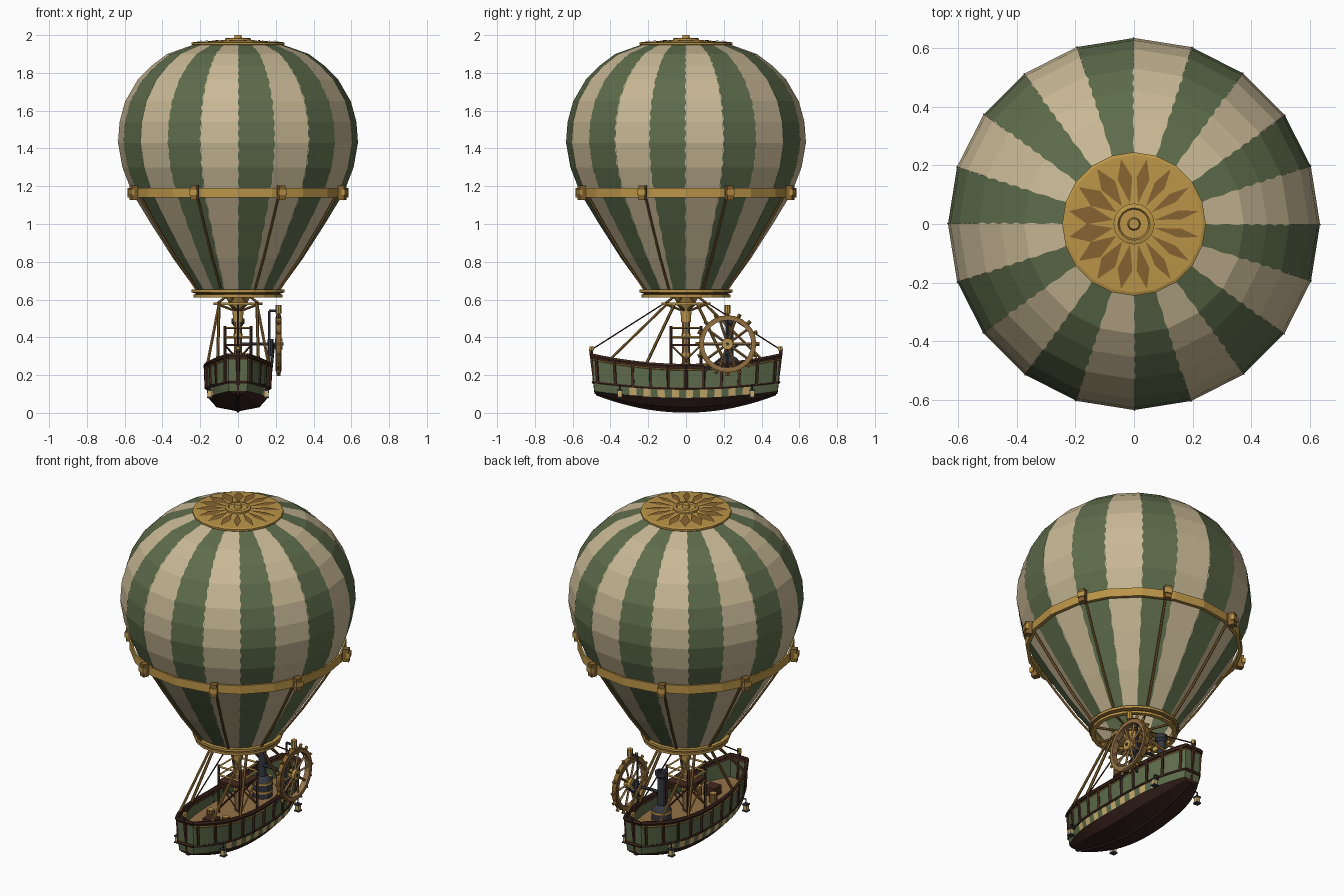
import bpy
from math import sin, cos, pi, radians
from mathutils import Vector

if "Cube" in bpy.data.objects:
    bpy.data.objects.remove(bpy.data.objects["Cube"], do_unlink=True)


def material(name, *rgb):
    m = bpy.data.materials.new(name)
    m.use_nodes = True
    m.diffuse_color = (*rgb, 1)
    m.node_tree.nodes["Principled BSDF"].inputs["Base Color"].default_value = (*rgb, 1)
    return m


GREEN = material("canvas_green", .11, .15, .07)
CREAM = material("canvas_cream", .58, .48, .3)
GOLD = material("brass", .5, .3, .065)
BRONZE = material("dark_brass", .24, .125, .03)
BROWN = material("dark_wood", .055, .022, .014)
HULL = material("hull_maroon", .038, .016, .012)
TAN = material("light_wood", .3, .17, .065)
SLATE = material("iron", .035, .04, .052)
YELLOW = material("window_yellow", .6, .43, .16)


def build(name, verts, faces, mats, indices=()):
    me = bpy.data.meshes.new(name)
    me.from_pydata([tuple(v) for v in verts], [], faces)
    for m in mats:
        me.materials.append(m)
    for p, i in zip(me.polygons, indices):
        p.material_index = i
    ob = bpy.data.objects.new(name, me)
    bpy.context.collection.objects.link(ob)
    return ob


def lathe(name, profile, n, mats, loc=(0, 0, 0), rule=None, closed=False):
    """Faceted body of revolution; rule picks the colour of each face."""
    verts = [(r * cos(2 * pi * k / n), r * sin(2 * pi * k / n), z)
             for r, z in profile for k in range(n)]
    rows = len(profile)
    faces, idx = [], []
    for i in range(rows if closed else rows - 1):
        j = (i + 1) % rows
        for k in range(n):
            q = (k + 1) % n
            faces.append((i * n + k, i * n + q, j * n + q, j * n + k))
            idx.append(rule(i, k) if rule else 0)
    ob = build(name, verts, faces, mats, idx)
    ob.location = loc
    return ob


def tube(name, pts, r, mat, sides=6):
    """Straight-segment rod through the given points."""
    verts, faces = [], []
    for a, b in zip(pts, pts[1:]):
        a, b = Vector(a), Vector(b)
        turn = (b - a).to_track_quat('Z', 'Y')
        base = len(verts)
        for k in range(sides):
            off = turn @ Vector((r * cos(2 * pi * k / sides), r * sin(2 * pi * k / sides), 0))
            verts += [a + off, b + off]
            q = (k + 1) % sides
            faces.append((base + 2 * k, base + 2 * q, base + 2 * q + 1, base + 2 * k + 1))
        faces.append([base + 2 * k for k in reversed(range(sides))])
        faces.append([base + 2 * k + 1 for k in range(sides)])
    return build(name, verts, faces, [mat])


def box(name, loc, size, mat, turn=0):
    x, y, z = (s / 2 for s in size)
    v = [(i * x, j * y, k * z) for i in (-1, 1) for j in (-1, 1) for k in (-1, 1)]
    f = [(0, 1, 3, 2), (4, 6, 7, 5), (0, 4, 5, 1), (2, 3, 7, 6), (0, 2, 6, 4), (1, 5, 7, 3)]
    ob = build(name, v, f, [mat])
    ob.location = loc
    ob.rotation_euler.z = turn
    return ob


def polar(r, a, z):
    return Vector((r * cos(a), r * sin(a), z))


# Envelope with alternating gores
SIDES = 20
ENV = [(.215, .64), (.345, .82), (.46, 1.0), (.56, 1.165), (.612, 1.3), (.635, 1.43),
       (.627, 1.54), (.597, 1.65), (.53, 1.765), (.455, 1.84), (.375, 1.9), (.235, 1.95)]
lathe("envelope", ENV, SIDES, [CREAM, GREEN], rule=lambda i, k: k % 2)

# Thin ragged stitching along the gore seams
sv, sf = [], []
for k in range(SIDES):
    a = 2 * pi * k / SIDES
    side = radians(.7) * (1 if k % 2 else -1)
    for (r0, z0), (r1, z1) in zip(ENV, ENV[1:]):
        for s in range(2):
            p = [(r0 + (r1 - r0) * u + .003, z0 + (z1 - z0) * u)
                 for u in (s / 2, (s + .8) / 2, (s + .4) / 2)]
            base = len(sv)
            sv += [polar(p[0][0], a, p[0][1]), polar(p[1][0], a, p[1][1]),
                   polar(p[2][0], a + side, p[2][1])]
            sf.append((base, base + 1, base + 2)[::1 if k % 2 == 0 else -1])
build("seam_stitches", sv, sf, [CREAM])

# Crown cap with rays, hub and knob
lathe("crown_cap", [(.235, 1.94), (.245, 1.95), (.245, 1.96), (.235, 1.964), (.06, 1.972)],
      SIDES, [GOLD])
rv, rf = [], []
for k in range(16):
    a = 2 * pi * (k + .5) / 16
    half = .15 - .05 * cos(a)
    rv += [polar(.072, a, 1.975), polar(.16, a - half, 1.972), polar(.226, a, 1.969),
           polar(.16, a + half, 1.972)]
    rf.append(range(4 * k, 4 * k + 4))
build("crown_rays", rv, rf, [BRONZE])
lathe("crown_hub", [(.07, 1.968), (.07, 1.982), (.055, 1.986), (.05, 1.978), (.022, 1.978),
                    (.018, 2.0), (.001, 2.0)], 16, [GOLD])

# Belt, clamps and tethers
lathe("belt", [(.565, 1.14), (.585, 1.14), (.585, 1.19), (.575, 1.19)], SIDES, [GOLD], closed=True)
for k in range(8):
    a = radians(22.5 + 45 * k)
    box("belt_clamp", polar(.598, a, 1.165), (.035, .035, .075), BRONZE, a)
    box("clamp_plate", polar(.612, a, 1.168), (.02, .045, .03), GOLD, a)
    tube("tether", [polar(r + .012, a, z) for r, z in reversed(ENV[:4])], .007, BRONZE)

# Mouth ring and neck
lathe("mouth_ring", [(.21, .612), (.235, .612), (.235, .626), (.22, .63), (.245, .638),
                     (.245, .652), (.21, .652)], SIDES, [GOLD, BRONZE],
      rule=lambda i, k: int(i in (2, 3)), closed=True)
lathe("neck_ring", [(.115, .57), (.13, .57), (.13, .585), (.115, .585)], 16, [GOLD], closed=True)
lathe("neck_cone", [(.025, .48), (.03, .55), (.07, .62), (.06, .62), (.02, .55)], 12, [GOLD])
for k in range(8):
    a = radians(22.5 + 45 * k)
    tube("neck_arm", [polar(.03, a, .545), polar(.122, a, .577), polar(.065, a, .618),
                      polar(.215, a, .618)], .007, BRONZE)
tube("mast", [(0, 0, .17), (0, 0, .6)], .02, TAN, 8)
for z in (.3, .4, .5):
    tube("mast_band", [(0, 0, z), (0, 0, z + .02)], .025, GOLD, 8)

# Hull
L = .5


def hull_point(t, level):
    """Point on the +x side; levels 0 to 5 run from keel to gunwale."""
    t2 = t * t
    keel, low, high, top = .008 + .092 * t2, .08 + .035 * t2, .128 + .035 * t2, .25 + .055 * t2
    z = (keel, keel * .7 + low * .3, low, high, top - .022, top)[level]
    w = .172 * (1 - .7 * abs(t) ** 2.8) * (0, .66, .92, .97, .99, 1)[level]
    return Vector((w, L * t * (.95 + .01 * level), z))


def flip(p, s):
    return Vector((p.x * s, p.y, p.z))


N = 26
hv, hf, hi = [], [], []
for n in range(N + 1):
    t = 2 * n / N - 1
    hv += [flip(hull_point(t, l), -1) for l in (5, 4, 3, 2, 1)]
    hv += [hull_point(t, l) for l in range(6)]
BANDS = (0, 0, 1, 1, 2)
for n in range(N):
    for c in range(10):
        b = n * 11 + c
        hf.append((b, b + 11, b + 12, b + 1))
        band = c - 5 if c > 4 else 4 - c
        checked = band == 2 and n % 2 and 3 < n < N - 3
        hi.append(3 if checked else BANDS[band])
for b, order in ((0, 1), (N * 11, -1)):
    for c in range(4):
        hf.append((b + c, b + c + 1, b + 9 - c, b + 10 - c)[::order])
        hi.append(BANDS[4 - c])
    hf.append((b + 4, b + 5, b + 6)[::order])
    hi.append(0)
hull = build("hull", hv, hf, [HULL, GREEN, BROWN, YELLOW], hi)
shell = hull.modifiers.new("thickness", 'SOLIDIFY')
shell.thickness = .008

# Deck
dv = []
for n in range(N + 1):
    p = (hull_point(2 * n / N - 1, 3) + hull_point(2 * n / N - 1, 5)) / 2
    dv += [(-p.x * .95, p.y * .98, .18), (p.x * .95, p.y * .98, .18)]
build("deck", dv, [(2 * n, 2 * n + 1, 2 * n + 3, 2 * n + 2) for n in range(N)], [TAN])

# Rails, mouldings, ribs and stems
steps = [n / 10 - 1 for n in range(21)]
for s in (-1, 1):
    tube("gunwale", [flip(hull_point(t, 5), s) for t in steps], .011, BROWN)
    tube("moulding", [flip(hull_point(t, 3), s) for t in steps], .007, BROWN)
    tube("gold_trim", [flip(hull_point(t, 4), s) + Vector((.003 * s, 0, 0)) for t in steps],
         .004, GOLD, 4)
    for n in range(11):
        t = n * .19 - .95
        tube("hull_rib", [flip(hull_point(t, l), s) for l in (3, 5)], .01, BROWN, 4)
    low, high = hull_point(s, 0), hull_point(s, 5)
    tube("end_stem", [(0, low.y, .1), (0, high.y + .004 * s, .34)], .011, BROWN)
    tube("stem_cap", [(0, high.y, .33), (0, high.y, .352)], .014, GOLD)
    for l in (3, 5):
        p = hull_point(s, l)
        tube("end_rail", [p, flip(p, -1)], .01, BROWN)
tube("keel", [hull_point(t, 0) for t in steps], .008, HULL)

# Hanging lamps
for x in (-.15, .15):
    for y in (-.35, .35):
        tube("lamp_bracket", [(x * .75, y, .15), (x, y, .15), (x, y, .12)], .004, SLATE)
        box("lamp_glass", (x, y, .102), (.024, .024, .032), YELLOW)
        for z in (.084, .12):
            box("lamp_frame", (x, y, z), (.03, .03, .008), SLATE)

# Suspension lines
for e in (-1, 1):
    for s in (-1, 1):
        for t, y in ((.8, .1), (.42, .06)):
            tube("suspension_chain", [(s * .1, e * y, .577), flip(hull_point(e * t, 5), s)],
                 .008, BRONZE)
    tube("end_line", [(0, e * .12, .577), (0, e * .5, .335)], .004, BROWN)

# Lookout tower around the mast
for x in (-.07, .07):
    for y in (-.08, .08):
        tube("tower_post", [(x, y, .18), (x, y, .46)], .008, BROWN, 4)
        tube("tower_brace", [(x, y, .2), (x, -y, .36)], .005, BRONZE, 4)
        tube("tower_cross", [(x, y, .2), (-x, y, .36)], .005, BROWN, 4)
for z in (.4, .45):
    tube("tower_rail", [(-.07, -.08, z), (.07, -.08, z), (.07, .08, z), (-.07, .08, z),
                        (-.07, -.08, z)], .006, GOLD, 4)
box("tower_floor", (0, 0, .36), (.15, .17, .012), BROWN)

# Boiler, smokestack and deck cargo
lathe("boiler", [(.055, .18), (.055, .27), (.04, .29), (.022, .3), (.022, .46), (.034, .475),
                 (.034, .5), (.02, .5), (.02, .44)], 12, [SLATE], (0, .23, 0))
for z in (.21, .26):
    tube("boiler_band", [(0, .23, z), (0, .23, z + .012)], .058, GOLD, 12)
box("deck_crate", (0, -.25, .205), (.07, .07, .05), BROWN)
for x, y in ((-.06, -.17), (.06, -.2), (-.05, .36), (.05, .35)):
    tube("deck_barrel", [(x, y, .18), (x, y, .23)], .022, BRONZE, 10)
    tube("barrel_lid", [(x, y, .228), (x, y, .234)], .018, GOLD, 10)

# Side wheel
WX, WY, WZ = .215, .22, .365


def on_wheel(r, a, x=0):
    return (WX + x, WY + r * cos(a), WZ + r * sin(a))


for name, inner, outer, half, mat in (("wheel_rim", .126, .142, .016, TAN),
                                      ("wheel_tyre", .14, .152, .013, BRONZE),
                                      ("wheel_hub", .008, .03, .02, GOLD)):
    rim = lathe(name, [(inner, -half), (outer, -half), (outer, half), (inner, half)], 24, [mat],
                (WX, WY, WZ), closed=True)
    rim.rotation_euler.y = pi / 2
for k in range(10):
    tube("wheel_spoke", [on_wheel(.02, k * pi / 5), on_wheel(.13, k * pi / 5)], .007, TAN, 4)
for k in range(16):
    a = k * pi / 8
    tube("wheel_tooth", [on_wheel(.145, a), on_wheel(.17, a)], .01, BRONZE, 4)
tube("wheel_axle", [(0, WY, WZ), (WX + .025, WY, WZ)], .009, SLATE)
tube("wheel_post", [(.165, WY, .22), (.165, WY, .54), (WX, WY, .54)], .007, SLATE)
tube("drive_piston", [(.172, WY, .3), (.172, WY, .39)], .016, SLATE, 8)
tube("wheel_lantern", [(WX, WY, .525), (WX, WY, .57)], .016, GOLD, 8)
tube("drive_rod", [(.175, .1, .22), on_wheel(.06, 0, -.025)], .007, SLATE)
